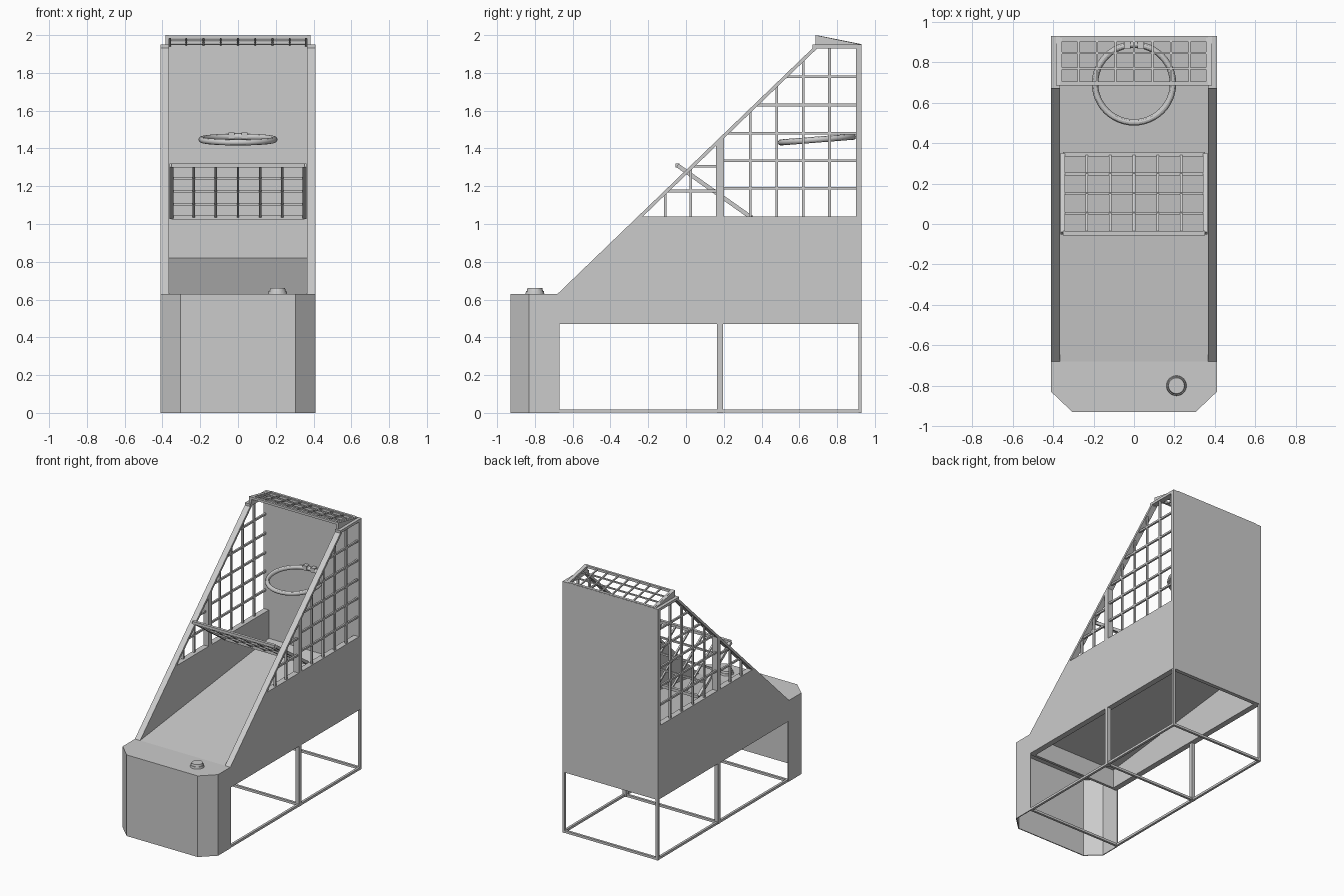
import bpy, bmesh, math
from mathutils import Vector, Matrix

cube = bpy.data.objects.get("Cube")
if cube:
    bpy.data.objects.remove(cube, do_unlink=True)

grey = bpy.data.materials.new("plain_grey")
grey.use_nodes = True
grey.diffuse_color = (0.6, 0.6, 0.6, 1)
grey.node_tree.nodes["Principled BSDF"].inputs["Base Color"].default_value = (0.6, 0.6, 0.6, 1)


def finish(name, bm):
    bmesh.ops.recalc_face_normals(bm, faces=bm.faces[:])
    mesh = bpy.data.meshes.new(name)
    bm.to_mesh(mesh)
    bm.free()
    mesh.materials.append(grey)
    ob = bpy.data.objects.new(name, mesh)
    bpy.context.collection.objects.link(ob)
    return ob


def prism(name, profile, x0, x1):
    """Extrude a (y, z) profile along x."""
    bm = bmesh.new()
    face = bm.faces.new([bm.verts.new((x0, y, z)) for y, z in profile])
    new = bmesh.ops.extrude_face_region(bm, geom=[face])["geom"]
    bmesh.ops.translate(bm, vec=(x1 - x0, 0, 0),
                        verts=[v for v in new if isinstance(v, bmesh.types.BMVert)])
    return finish(name, bm)


def box(name, x0, x1, y0, y1, z0, z1):
    return prism(name, [(y0, z0), (y1, z0), (y1, z1), (y0, z1)], x0, x1)


def bars(name, segments, width):
    """Square rods between pairs of points, joined in one object."""
    bm = bmesh.new()
    for a, b in segments:
        a, b = Vector(a), Vector(b)
        d = (b - a).normalized()
        ref = Vector((0, 1, 0)) if abs(d.x) > 0.9 else Vector((1, 0, 0))
        side = (ref - d * ref.dot(d)).normalized()
        rot = Matrix((side, d.cross(side), d)).transposed().to_4x4()
        size = Matrix.Diagonal((width, width, (b - a).length, 1))
        bmesh.ops.create_cube(bm, size=1, matrix=Matrix.Translation((a + b) / 2) @ rot @ size)
    return finish(name, bm)


def lattice(name, half, front, back, columns, rows, wire, rim):
    """Framed wire panel spanning x = +-half between two (y, z) edges."""
    f, b = Vector((0, *front)), Vector((0, *back))
    across = Vector((half, 0, 0))
    rods = [(f + across * (2 * i / columns - 1), b + across * (2 * i / columns - 1))
            for i in range(1, columns)]
    rods += [(f.lerp(b, j / rows) - across, f.lerp(b, j / rows) + across)
             for j in range(1, rows)]
    bars(name + "_wires", rods, wire)
    bars(name + "_rim", [(f - across, f + across), (b - across, b + across),
                         (f - across, b - across), (f + across, b + across)], rim)


SLOPE = 0.9635


def slope_z(y):
    return 0.63 + SLOPE * (y + 0.68)


def slope_y(z):
    return (z - 0.63) / SLOPE - 0.68


# Front cabinet: open-backed shell with chamfered corners
bm = bmesh.new()
outline = [(-0.41, -0.67), (-0.41, -0.83), (-0.305, -0.93),
           (0.305, -0.93), (0.41, -0.83), (0.41, -0.67)]
low = [bm.verts.new((x, y, 0)) for x, y in outline]
high = [bm.verts.new((x, y, 0.63)) for x, y in outline]
for i in range(len(outline) - 1):
    bm.faces.new((low[i], low[i + 1], high[i + 1], high[i]))
bm.faces.new(high)
cabinet = finish("front_cabinet", bm)
# Normals of the open shell must point outward before it is thickened
if cabinet.data.polygons[-1].normal.z < 0:
    cabinet.data.flip_normals()
shell = cabinet.modifiers.new("thickness", "SOLIDIFY")
shell.thickness = 0.008
shell.offset = -1

# Start button
for name, r0, r1, z0, z1 in (("button_flange", 0.05, 0.047, 0.63, 0.645),
                             ("button_cap", 0.043, 0.039, 0.645, 0.66)):
    bm = bmesh.new()
    bmesh.ops.create_cone(bm, cap_ends=True, segments=32, radius1=r0, radius2=r1, depth=z1 - z0,
                          matrix=Matrix.Translation((0.21, -0.8, (z0 + z1) / 2)))
    finish(name, bm)

# Ball ramp, back panel
prism("ball_ramp", [(-0.68, 0.615), (0.9, 0.805), (0.9, 0.82), (-0.68, 0.63)], -0.366, 0.366)
box("back_panel", -0.41, 0.41, 0.9, 0.93, 0.47, 1.95)

# Side walls, sloping rails, posts and wire mesh
for label, s in (("left", 1), ("right", -1)):
    xi, xo, xw = 0.365 * s, 0.41 * s, 0.395 * s
    prism(label + "_wall", [(-0.68, 0.47), (0.9, 0.47), (0.9, 1.04),
                            (slope_y(1.04), 1.04), (-0.68, 0.63)], xi, xo)
    prism(label + "_sloping_rail", [(-0.68, 0.605), (0.69, 1.925), (0.69, 1.95), (-0.68, 0.63)], xi, xo)
    box(label + "_top_rail", xi, xo, 0.67, 0.9, 1.93, 1.95)
    prism(label + "_middle_post", [(0.16, 1.04), (0.2, 1.04), (0.2, slope_z(0.2) - 0.01),
                                   (0.16, slope_z(0.16) - 0.01)], xi, xo)
    rods = [((xw, y, 1.04), (xw, y, min(slope_z(y) - 0.01, 1.94)))
            for y in (-0.11, 0.025, 0.34, 0.48, 0.62, 0.76)]
    rods += [((xw, max(0.2, slope_y(z) + 0.01), z), (xw, 0.9, z))
             for z in (1.19, 1.335, 1.48, 1.63, 1.78)]
    rods += [((xw, slope_y(z) + 0.01, z), (xw, 0.16, z)) for z in (1.175, 1.305)]
    bars(label + "_side_mesh", rods, 0.014)
    prism(label + "_canopy_cheek", [(0.685, 1.95), (0.93, 1.95), (0.685, 2.0)], xi, 0.385 * s)

    # Under-frame legs and rails
    x = 0.4 * s
    bars(label + "_floor_rail", [((x, -0.68, 0.01), (x, 0.93, 0.01))], 0.018)
    bars(label + "_back_leg", [((x, 0.921, 0), (x, 0.921, 0.47))], 0.018)
    box(label + "_middle_leg", 0.38 * s, xo, 0.165, 0.195, 0, 0.47)

bars("floor_cross_rails", [((-0.4, y, 0.01), (0.4, y, 0.01)) for y in (-0.67, 0.18, 0.921)], 0.018)
box("cabinet_back_lip", -0.4, 0.4, -0.685, -0.665, 0.47, 0.615)

# Canopy grid and tilted net guard
lattice("canopy", 0.365, (0.695, 1.99), (0.92, 1.945), 8, 3, 0.01, 0.018)
lattice("net_guard", 0.352, (-0.045, 1.31), (0.345, 1.035), 6, 4, 0.013, 0.022)

# Hoop and its mounts
bpy.ops.mesh.primitive_torus_add(major_radius=0.193, minor_radius=0.016, major_segments=48,
                                 minor_segments=12, location=(0, 0.695, 1.447),
                                 rotation=(math.radians(4.5), 0, 0))
hoop = bpy.context.object
hoop.name = "hoop"
hoop.data.materials.append(grey)
bpy.ops.object.shade_smooth_by_angle()
for label, s in (("left", 1), ("right", -1)):
    box(label + "_hoop_mount", 0.018 * s, 0.05 * s, 0.865, 0.905, 1.45, 1.485)
